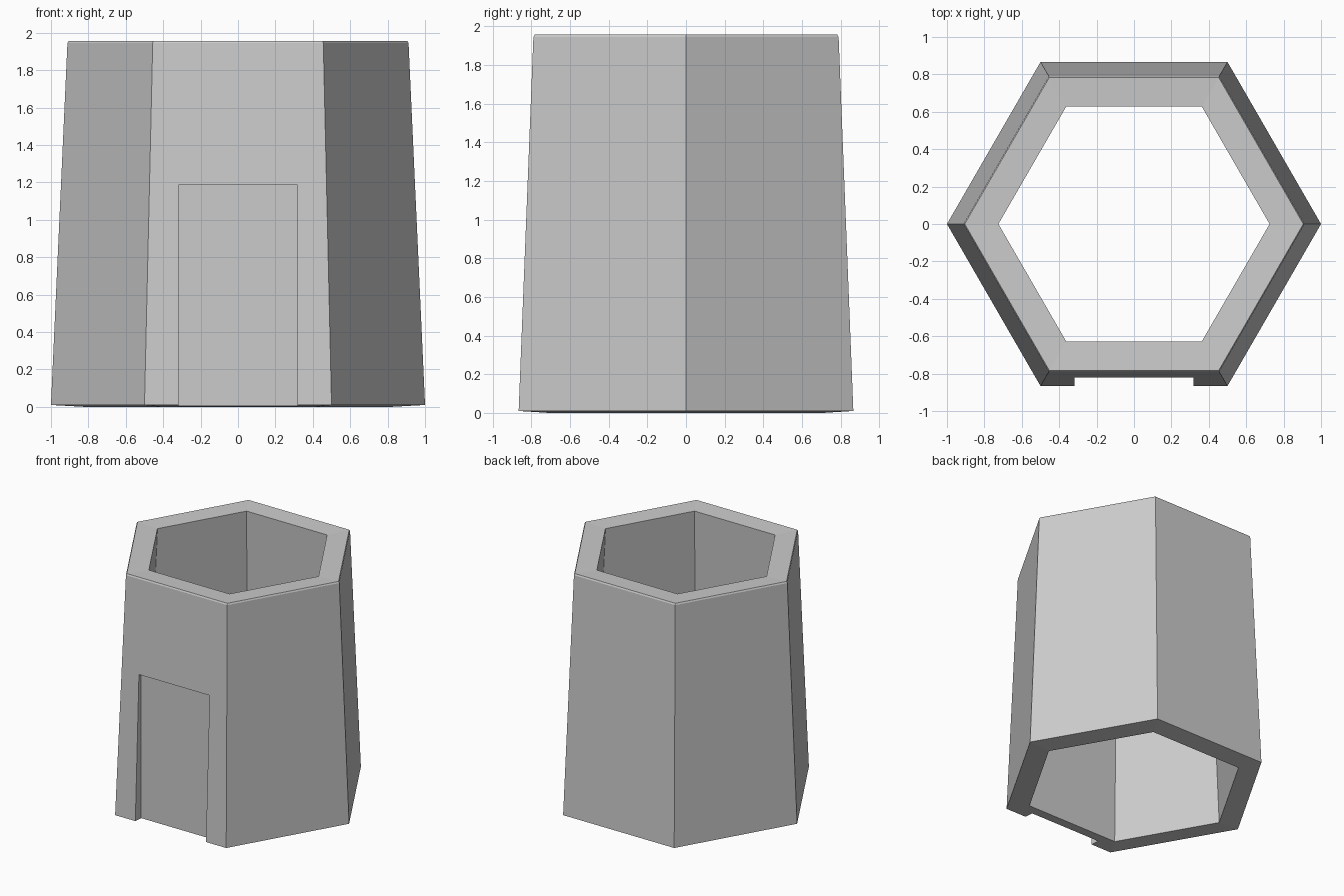
import bpy
import bmesh
from math import cos, sin, radians

old = bpy.data.objects.get("Cube")
if old:
    bpy.data.objects.remove(old, do_unlink=True)

# Plain grey stone
GREY = (0.6, 0.6, 0.6, 1.0)
stone = bpy.data.materials.new("grey_stone")
stone.use_nodes = True
stone.diffuse_color = GREY
stone.node_tree.nodes["Principled BSDF"].inputs["Base Color"].default_value = GREY


def make_object(name, bm):
    bmesh.ops.recalc_face_normals(bm, faces=bm.faces)
    mesh = bpy.data.meshes.new(name)
    bm.to_mesh(mesh)
    bm.free()
    mesh.materials.append(stone)
    obj = bpy.data.objects.new(name, mesh)
    bpy.context.collection.objects.link(obj)
    return obj


def hex_ring(bm, radius, z):
    return [bm.verts.new((radius * cos(radians(60 * i)), radius * sin(radians(60 * i)), z))
            for i in range(6)]


# Tapered hexagonal wall: closed section of (radius, height) swept around six sides
section = [(0.82, 0.0), (1.0, 0.01), (0.912, 1.945), (0.905, 1.957), (0.725, 1.95)]
bm = bmesh.new()
rings = [hex_ring(bm, r, z) for r, z in section]
for k, lower in enumerate(rings):
    upper = rings[(k + 1) % len(rings)]
    for i in range(6):
        j = (i + 1) % 6
        bm.faces.new((lower[i], lower[j], upper[j], upper[i]))
wall = make_object("tower_wall", bm)

# Doorway recess with an upright back, cut into the front face
bm = bmesh.new()
bmesh.ops.create_cube(bm, size=1.0)
for v in bm.verts:
    v.co.x *= 0.636
    v.co.y = -0.79 if v.co.y > 0 else -1.2
    v.co.z = 1.185 if v.co.z > 0 else -0.1
cutter = make_object("doorway_cutter", bm)
cutter.hide_render = True

cut = wall.modifiers.new("doorway", 'BOOLEAN')
cut.operation = 'DIFFERENCE'
cut.solver = 'EXACT'
cut.object = cutter
bpy.context.view_layer.objects.active = wall
wall.select_set(True)
bpy.ops.object.modifier_apply(modifier=cut.name)
bpy.data.objects.remove(cutter, do_unlink=True)
